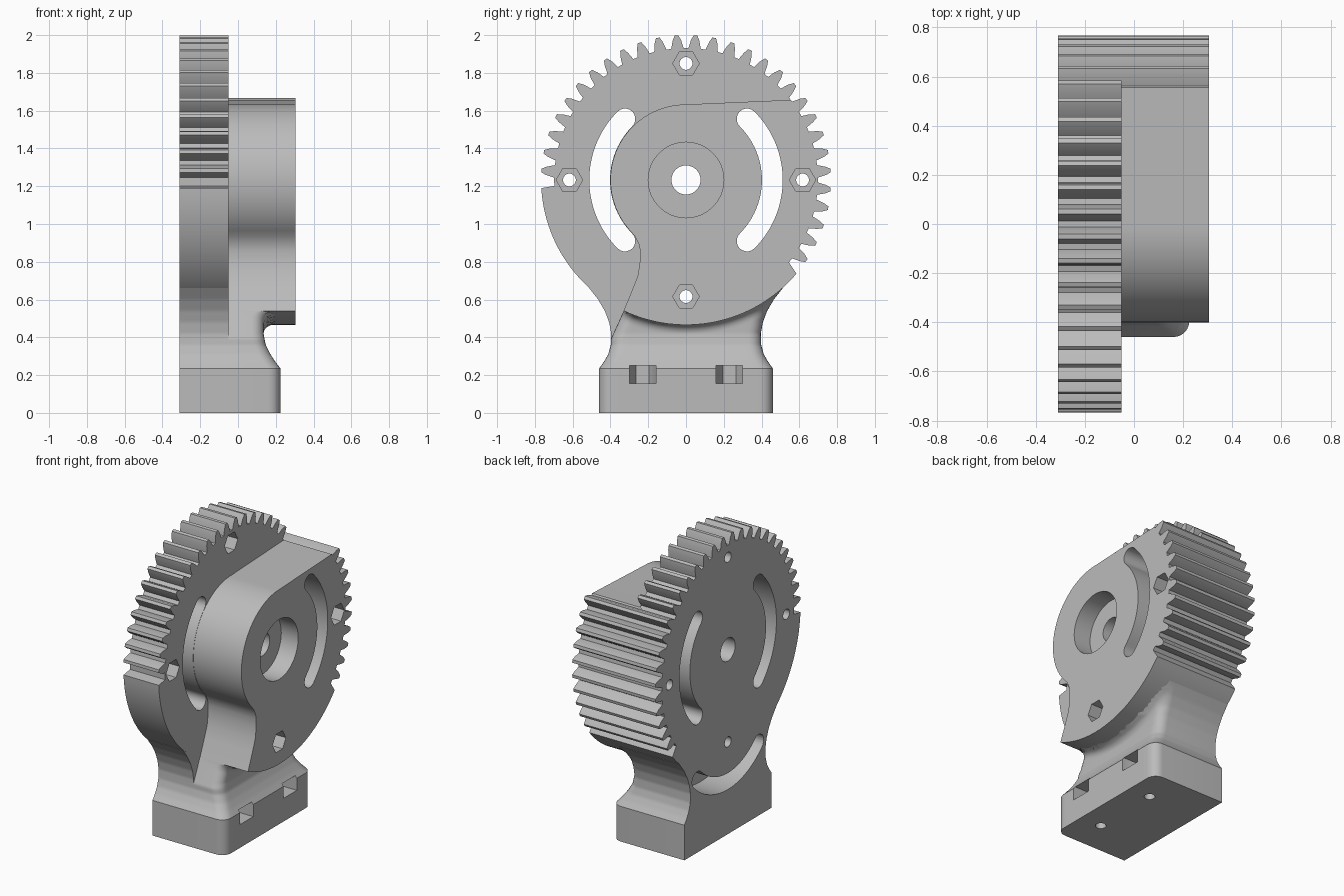
import bpy, bmesh
from math import sin, cos, radians, sqrt, hypot

if "Cube" in bpy.data.objects:
    bpy.data.objects.remove(bpy.data.objects["Cube"])

CZ, R, ROOT = 1.233, 0.767, 0.698      # gear centre height, tip and root radius
BACK, STEP, FACE = -0.31, -0.05, 0.305  # main x planes
PITCH = 7.5                             # degrees per tooth

grey = bpy.data.materials.new("light grey")
grey.use_nodes = True
grey.diffuse_color = (0.5, 0.5, 0.5, 1)
grey.node_tree.nodes["Principled BSDF"].inputs["Base Color"].default_value = (0.5, 0.5, 0.5, 1)


def make_object(name, bm):
    bmesh.ops.remove_doubles(bm, verts=bm.verts, dist=1e-5)
    bmesh.ops.recalc_face_normals(bm, faces=bm.faces)
    mesh = bpy.data.meshes.new(name)
    bm.to_mesh(mesh)
    bm.free()
    mesh.materials.append(grey)
    ob = bpy.data.objects.new(name, mesh)
    bpy.context.collection.objects.link(ob)
    return ob


def loft(name, rings):
    """Closed solid through rings with equal point counts."""
    bm = bmesh.new()
    loops = [[bm.verts.new(p) for p in ring] for ring in rings]
    n = len(loops[0])
    for a, b in zip(loops, loops[1:]):
        for i in range(n):
            j = (i + 1) % n
            bm.faces.new((a[i], a[j], b[j], b[i]))
    bm.faces.new(loops[0])
    bm.faces.new(loops[-1])
    return make_object(name, bm)


def prism_x(name, pts, x0, x1):
    return loft(name, [[(x, y, z) for y, z in pts] for x in (x0, x1)])


def prism_z(name, pts, z0, z1):
    return loft(name, [[(x, y, z) for x, y in pts] for z in (z0, z1)])


def polar(r, a, cy=0, cz=CZ):
    return (cy + r * cos(radians(a)), cz + r * sin(radians(a)))


def arc(r, a0, a1, n, cy=0, cz=CZ):
    return [polar(r, a0 + (a1 - a0) * i / n, cy, cz) for i in range(n + 1)]


def circle(r, n, cy=0, cz=CZ):
    return arc(r, 0, 360, n, cy, cz)[:-1]


def teeth(first, last):
    flank = [(ROOT, -2.7), (0.74, -1.75), (R, -0.75), (R, 0.75), (0.74, 1.75), (ROOT, 2.7)]
    return [polar(r, (k + 0.5) * PITCH + a) for k in range(first, last + 1) for r, a in flank]


def slot(r, half, a0, a1, cz):
    """Curved slot outline with round ends."""
    y0, z0 = polar(r, a0, 0, cz)
    y1, z1 = polar(r, a1, 0, cz)
    return (arc(r + half, a0, a1, 28, 0, cz) + arc(half, a1, a1 + 180, 10, y1, z1)[1:-1]
            + arc(r - half, a1, a0, 28, 0, cz) + arc(half, a0 + 180, a0 + 360, 10, y0, z0)[1:-1])


def lerp(x, table):
    if x <= table[0][0]:
        return table[0][1]
    for (x0, y0), (x1, y1) in zip(table, table[1:]):
        if x <= x1:
            return y0 + (y1 - y0) * (x - x0) / (x1 - x0)
    return table[-1][1]


# Thin gear plate, toothed over the upper part and plain below
plate = prism_x("gear_plate", teeth(-5, 23) + [polar(ROOT, 182.6)]
                + arc(R, 183.2, 319.7, 56) + [polar(ROOT, 321.3)], BACK, STEP)

# Thick hub block with its tangent shoulder and lower sweep
edge = [(-0.27, 0.935), (-0.25, 0.895), (-0.243, 0.86), (-0.243, 0.81), (-0.254, 0.73), (-0.285, 0.65)]
block = prism_x("hub_block", arc(R, 244.5, 319.7, 36) + [polar(ROOT, 321.3)] + teeth(-5, 4)
                + [polar(ROOT, 37.4)] + arc(0.4, 90, 222, 44) + edge, STEP - 0.01, FACE)

# Foot and neck: flares into the base and into the disc
WIDTH = [(0.235, 0.46), (0.27, 0.435), (0.31, 0.412), (0.36, 0.398), (0.42, 0.396),
         (0.48, 0.407), (0.54, 0.43), (0.6, 0.465), (0.66, 0.512)]
DEPTH = [(0.235, 0.225), (0.27, 0.198), (0.31, 0.172), (0.36, 0.147), (0.42, 0.135)]
SWEEP = [(0.385, -0.4), (0.54, -0.33), (0.66, -0.28)]
CORNER = 0.065


def front_x(y, z, lo, hi):
    f = lerp(z, DEPTH)
    d = hypot(y, z - CZ) - R
    if d < 0:
        f = 0.2
    elif d < 0.05:
        f = max(f, 0.135 + 0.05 * (1 - sqrt(1 - (1 - d / 0.05) ** 2)))
    e = max(0, min(y - lo, hi - y))
    if e < CORNER:
        f -= CORNER - sqrt(CORNER ** 2 - (CORNER - e) ** 2)
    return f


def neck_ring(z):
    w = lerp(z, WIDTH)
    lo = max(-w, lerp(z, SWEEP)) if z > 0.385 else -w
    ease = [CORNER * (1 - cos(radians(15 * i))) for i in range(7)]
    a, b = lo + CORNER, w - CORNER
    ys = [lo + e for e in ease] + [a + (b - a) * i / 24 for i in range(1, 24)]
    ys += [w - e for e in reversed(ease)]
    ring = [(BACK, -w, z), (STEP - 0.001, -w, z), (STEP - 0.001, lo, z)]
    return ring + [(front_x(y, z, lo, w), y, z) for y in ys] + [(BACK, w, z)]


neck = loft("foot_and_neck", [neck_ring(z) for z in
                              [0] + [0.235 + 0.425 * i / 48 for i in range(49)]])

# Cutters: axle bore, counterbore, curved slots
cutters = [
    prism_x("bore", circle(0.077, 40), -0.5, 0.5),
    prism_x("counterbore", circle(0.2, 64), 0.18, 0.5),
    prism_x("slot_back", slot(0.457, 0.055, -45, 45, CZ), -0.5, 0.5),
    prism_x("slot_front", slot(0.457, 0.055, 135, 225, CZ), -0.5, 0.5),
    prism_x("slot_low", slot(0.457, 0.055, 225, 315, 0.81), -0.5, -0.11),
]
# Four bolt holes with hexagonal nut pockets
for i in range(4):
    y, z = polar(0.617, 90 * i)
    cutters.append(prism_x("bolt_hole", circle(0.034, 24, y, z), -0.5, 0.5))
    cutters.append(prism_x("nut_pocket", circle(0.07, 6, y, z), -0.15, 0.5))
# Mounting holes under the foot with nut traps open to the side
for s in (-0.23, 0.23):
    cutters.append(prism_z("mount_hole", circle(0.033, 24, 0.07, s), -0.1, 0.3))
    trap = arc(0.07, 90, 270, 3, 0.07, s) + [(0.5, s - 0.07), (0.5, s + 0.07)]
    cutters.append(prism_z("nut_trap", trap, 0.155, 0.25))

# Cut every solid, then tidy up
for ob in (plate, block, neck):
    bpy.context.view_layer.objects.active = ob
    for c in cutters:
        mod = ob.modifiers.new("cut", 'BOOLEAN')
        mod.operation = 'DIFFERENCE'
        mod.solver = 'EXACT'
        mod.object = c
        bpy.ops.object.modifier_apply(modifier=mod.name)
for c in cutters:
    bpy.data.objects.remove(c)

for ob in (plate, block, neck):
    bpy.ops.object.select_all(action='DESELECT')
    ob.select_set(True)
    bpy.context.view_layer.objects.active = ob
    bpy.ops.object.shade_smooth_by_angle(angle=radians(30))
